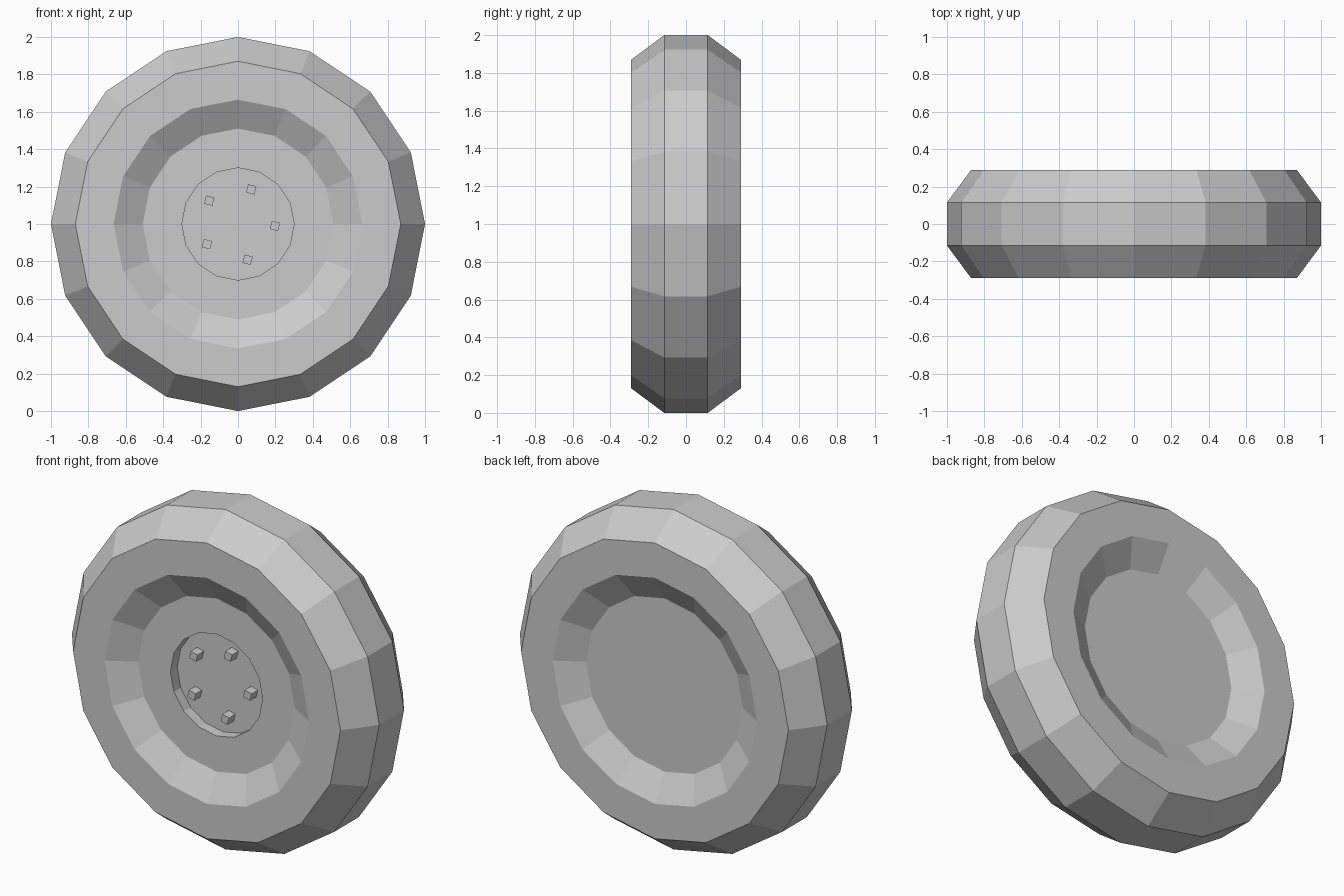
import bpy, bmesh, math
from mathutils import Matrix

if "Cube" in bpy.data.objects:
    bpy.data.objects.remove(bpy.data.objects["Cube"])

SIDES = 16
CENTRE = (0, 0, 1)


def finish(bm, name):
    bmesh.ops.recalc_face_normals(bm, faces=bm.faces)
    mesh = bpy.data.meshes.new(name)
    bm.to_mesh(mesh)
    bm.free()
    obj = bpy.data.objects.new(name, mesh)
    obj.location = CENTRE
    bpy.context.collection.objects.link(obj)
    return obj


def lathe(name, profile):
    """Spin (radius, y) points around the y axle and cap both ends."""
    bm = bmesh.new()
    rings = []
    for r, y in profile:
        angles = [2 * math.pi * i / SIDES for i in range(SIDES)]
        rings.append([bm.verts.new((r * math.cos(a), y, r * math.sin(a))) for a in angles])
    for a, b in zip(rings, rings[1:]):
        for i in range(SIDES):
            j = (i + 1) % SIDES
            bm.faces.new((a[i], a[j], b[j], b[i]))
    bm.faces.new(rings[0])
    bm.faces.new(rings[-1])
    return finish(bm, name)


# Wheel: front hub recess, dished front, tread, dished back
half = [(0.51, 0.20), (0.665, 0.29), (0.87, 0.29), (1.0, 0.115)]
front = [(r, -y) for r, y in half]
lathe("wheel", [(0.30, -0.137), (0.30, -0.20)] + front + half[::-1])

# Five square bolts standing in the hub recess
bm = bmesh.new()
for k in range(5):
    a = math.radians(-3 + 72 * k)
    place = (Matrix.Translation((0.198 * math.cos(a), -0.165, 0.198 * math.sin(a)))
             @ Matrix.Rotation(math.radians(14), 4, 'Y')
             @ Matrix.Diagonal((0.045, 0.06, 0.045, 1)))
    bmesh.ops.create_cube(bm, size=1, matrix=place)
finish(bm, "wheel_bolts")
